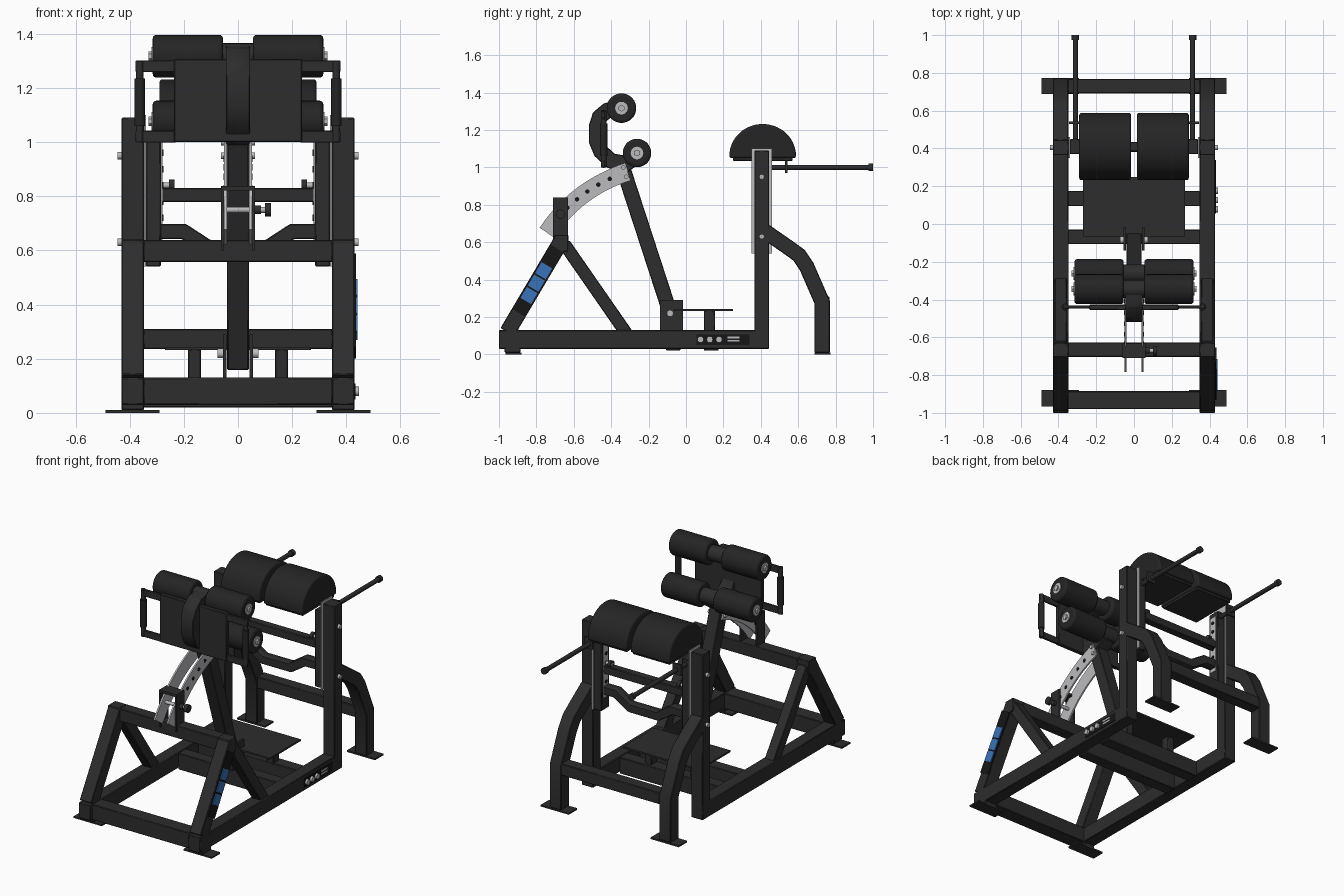
import bpy, bmesh, math
from mathutils import Vector

if "Cube" in bpy.data.objects:
    bpy.data.objects.remove(bpy.data.objects["Cube"])


def material(name, r, g, b):
    m = bpy.data.materials.new(name)
    m.use_nodes = True
    m.diffuse_color = (r, g, b, 1)
    m.node_tree.nodes["Principled BSDF"].inputs["Base Color"].default_value = (r, g, b, 1)
    return m


FRAME = material("black frame", .026, .026, .026)
PAD = material("black upholstery", .018, .018, .018)
BADGE = material("dark badge", .008, .008, .008)
METAL = material("light metal", .5, .5, .52)
BLUE = material("blue panel", .04, .17, .5)
parts = []


def finish(name, bm, mat, bevel=0, segments=1):
    bmesh.ops.recalc_face_normals(bm, faces=bm.faces)
    mesh = bpy.data.meshes.new(name)
    bm.to_mesh(mesh)
    bm.free()
    mesh.materials.append(mat)
    ob = bpy.data.objects.new(name, mesh)
    bpy.context.collection.objects.link(ob)
    if bevel:
        mod = ob.modifiers.new("bevel", "BEVEL")
        mod.width, mod.segments, mod.limit_method = bevel, segments, "ANGLE"
    parts.append(ob)
    return ob


def prism(name, pts, lo, hi, mat=FRAME, axis="x", bevel=0, segments=1):
    """Extrude a flat outline along x (points are y, z) or along y (points are x, z)."""
    bm = bmesh.new()
    place = (lambda a, b: (lo, a, b)) if axis == "x" else (lambda a, b: (a, lo, b))
    face = bm.faces.new([bm.verts.new(place(a, b)) for a, b in pts])
    ext = bmesh.ops.extrude_face_region(bm, geom=[face])
    move = Vector((hi - lo, 0, 0)) if axis == "x" else Vector((0, hi - lo, 0))
    bmesh.ops.translate(bm, vec=move, verts=[v for v in ext["geom"] if isinstance(v, bmesh.types.BMVert)])
    return finish(name, bm, mat, bevel, segments)


def box(name, x, y, z, mat=FRAME, bevel=.004):
    x = sorted(x)
    return prism(name, [(y[0], z[0]), (y[1], z[0]), (y[1], z[1]), (y[0], z[1])], x[0], x[1], mat, bevel=bevel)


def band(path, width):
    """Outline of a mitred band that follows a path."""
    path = [Vector(p) for p in path]
    left, right = [], []
    for i, p in enumerate(path):
        before = (p - path[i - 1]).normalized() if i else (path[1] - p).normalized()
        after = (path[i + 1] - p).normalized() if i < len(path) - 1 else before
        t = (before + after).normalized()
        n = Vector((-t.y, t.x)) * (width / 2 / max(.5, t.dot(before)))
        left.append(p + n)
        right.append(p - n)
    return [tuple(p) for p in left + right[::-1]]


def rod(name, p0, p1, r, mat=FRAME, sides=20, bevel=0, segments=3):
    p0, p1 = Vector(p0), Vector(p1)
    bm = bmesh.new()
    bmesh.ops.create_cone(bm, cap_ends=True, segments=sides, radius1=r, radius2=r, depth=(p1 - p0).length)
    bm.transform((p1 - p0).to_track_quat("Z", "Y").to_matrix().to_4x4())
    bmesh.ops.translate(bm, vec=(p0 + p1) / 2, verts=bm.verts)
    return finish(name, bm, mat, bevel, segments)


def bolt(name, x0, x1, y, z, r=.014):
    rod(name, (x0, y, z), (x1, y, z), r, METAL, 12)


# Side frames and everything that is mirrored
POST_LOW, POST_HIGH = Vector((-.955, .12)), Vector((-.665, .61))
for s, side in ((1, "left"), (-1, "right")):
    inner, outer = s * .347, s * .43
    span = sorted((inner, outer))
    box(f"{side}_base_rail", span, (-1, .445), (.03, .13))
    prism(f"{side}_front_post", band([POST_LOW, POST_HIGH], .085), *span, bevel=.004)
    prism(f"{side}_brace", band([(-.65, .59), (-.31, .1)], .068), *sorted((s * .355, s * .42)), bevel=.004)
    box(f"{side}_front_post_cap", span, (-.705, -.63), (.55, .64))
    box(f"{side}_upright", span, (.365, .445), (.03, 1.09))
    prism(f"{side}_rear_leg", band([(.42, .66), (.55, .57), (.605, .53), (.645, .47), (.728, .28), (.728, .01)], .082),
          *span, bevel=.004)
    # Feet
    box(f"{side}_front_foot_block", span, (-.97, -.885), (.01, .04))
    for end, y0 in (("front", -.965), ("rear", .688)):
        box(f"{side}_{end}_foot_plate", (s * .29, s * .49), (y0, y0 + .085), (0, .01), bevel=0)
    # Height adjustment beside the upright
    box(f"{side}_guide_plate", (s * .339, s * .347), (.35, .46), (.54, 1.1), METAL, 0)
    box(f"{side}_carriage", (s * .285, s * .34), (.37, .45), (.54, 1.035))
    box(f"{side}_hole_strip", (s * .279, s * .286), (.385, .435), (.62, 1.0), METAL, 0)
    for i in range(6):
        z = .66 + i * .06
        rod(f"{side}_adjust_hole", (s * .276, .41, z), (s * .28, .41, z), .012, BADGE, 12)
    rod(f"{side}_pin_shaft", (s * .235, .41, .84), (s * .285, .41, .84), .01, METAL, 12)
    rod(f"{side}_pin_knob", (s * .235, .41, .84), (s * .255, .41, .84), .022, FRAME, 16)
    for z in (.63, .95):
        bolt(f"{side}_upright_bolt", s * .425, s * .445, .405, z)
    # Thigh pads on a shared board
    dome = [(.41 + .178 * math.cos(a), 1.062 + .17 * math.sin(a)) for a in [math.pi * i / 28 for i in range(29)]]
    prism(f"{side}_thigh_pad", [(.232, 1.05)] + [(.588, 1.05)] + dome[:-1] + [dome[-1]],
          *sorted((s * .015, s * .29)), PAD, bevel=.014, segments=3)
    box(f"{side}_pad_board", (s * .02, s * .285), (.25, .57), (1.035, 1.055))
    # Rear handles
    rod(f"{side}_handle", (s * .31, .44, 1), (s * .31, .985, 1), .014)
    rod(f"{side}_handle_end", (s * .31, .975, 1), (s * .31, 1, 1), .02)
    box(f"{side}_handle_tab", (s * .285, s * .345), (.53, .542), (.97, 1.04), bevel=0)
    # Ankle rollers
    for level, y, z, r in (("upper", -.345, 1.317, .079), ("lower", -.262, 1.077, .076)):
        rod(f"{side}_{level}_roller", (s * .055, y, z), (s * .315, y, z), r, PAD, 36, .014)
        rod(f"{side}_{level}_washer", (s * .31, y, z), (s * .32, y, z), .034, METAL, 20)
        rod(f"{side}_{level}_nut", (s * .318, y, z), (s * .33, y, z), .018, METAL, 6)
    # Grips beside the footboard
    for z in (1.02, 1.28):
        box(f"{side}_grip_arm", (s * .23, s * .378), (-.448, -.432), (z - .022, z + .022), bevel=.003)
    rod(f"{side}_grip_bar", (s * .363, -.44, 1.0), (s * .363, -.44, 1.3), .014)
    rod(f"{side}_grip", (s * .363, -.44, 1.06), (s * .363, -.44, 1.235), .02, PAD)
    # Step supports
    box(f"{side}_step_support", (s * .137, s * .185), (.095, .155), (.12, .235))
    # Curved swing plates, centred on the pivot
    angles = [math.radians(107 + 40 * i / 16) for i in range(17)]
    arc = [(-.08 + .79 * math.cos(a), .22 + .79 * math.sin(a)) for a in angles]
    prism(f"{side}_swing_plate", band(arc, .096), *sorted((s * .041, s * .051)), METAL)
    for i in range(6):
        y, z = arc[3 + 2 * i]
        rod(f"{side}_swing_hole", (s * .049, y, z), (s * .053, y, z), .012, BADGE, 12)
    box(f"{side}_lock_bracket", (s * .052, s * .062), (-.71, -.632), (.6, .835), bevel=0)
    box(f"{side}_pivot_plate", (s * .043, s * .056), (-.14, -.015), (.13, .29), bevel=0)
    bolt(f"{side}_pivot_bolt", s * .05, s * .075, -.085, .22, .018)
    for y, z in ((-.335, 1.0), (-.32, .95)):
        bolt(f"{side}_swing_bolt", s * .04, s * .062, y, z, .012)

# Cross members
for name, y, z in (("front_cross_bar", (-.98, -.885), (.03, .13)), ("middle_cross_bar", (-.107, -.03), (.02, .125)),
                   ("step_cross_bar", (.095, .175), (.02, .125)), ("raised_cross_bar", (-.703, -.627), (.557, .638)),
                   ("rear_cross_bar", (.692, .768), (.235, .31))):
    box(name, (-.35, .35), y, z)
box("carriage_cross_bar", (-.29, .29), (.385, .435), (.778, .83))
prism("bent_cross_bar", band([(-.347, .67), (-.2, .67), (-.1, .605), (.1, .605), (.2, .67), (.347, .67)], .055),
      .38, .435, axis="y", bevel=.004)
box("step_plate", (-.27, .27), (-.065, .25), (.232, .243), bevel=0)

# Swinging centre post, lock and ankle pad carrier
prism("centre_post", band([(-.068, .17), (-.345, 1.02)], .08), -.04, .04, bevel=.004)
box("lock_cap", (-.062, .062), (-.71, -.632), (.822, .838), bevel=0)
rod("lock_pin", (-.06, -.67, .75), (.1, -.67, .75), .011, METAL, 12)
rod("lock_collar", (.06, -.67, .75), (.085, -.67, .75), .016, FRAME, 16)
rod("lock_knob", (.1, -.67, .75), (.122, -.67, .75), .025, FRAME, 16)
carrier = [(-.345, 1.317), (-.42, 1.305), (-.462, 1.27), (-.478, 1.22), (-.478, 1.14), (-.455, 1.085),
           (-.4, 1.035), (-.32, 1.02), (-.262, 1.06)]
prism("roller_carrier", band(carrier, .082), -.045, .045, bevel=.004)
for level, y, z in (("upper", -.345, 1.317), ("lower", -.262, 1.077)):
    rod(f"{level}_roller_hub", (-.06, y, z), (.06, y, z), .048, FRAME, 24)
box("footboard", (-.237, .237), (-.455, -.427), (1.0, 1.307))

# Blue panel on the left front post
along = (POST_HIGH - POST_LOW).normalized()
middle = POST_LOW + (POST_HIGH - POST_LOW) * .56
prism("panel_backing", band([middle - along * .2, middle + along * .2], .084), .428, .436, BADGE)
for i in (-1, 0, 1):
    c = middle + along * (i * .077 - .015)
    prism("blue_panel", band([c - along * .034, c + along * .034], .066), .435, .441, BLUE)

# Badge and bolts on the left base rail
box("rail_badge", (.429, .433), (.055, .34), (.05, .108), BADGE, 0)
for y in (.078, .127, .176):
    bolt("rail_bolt", .43, .446, y, .08, .017)
for z in (.073, .091):
    box("badge_stripe", (.432, .435), (.222, .287), (z - .005, z + .005), METAL, 0)

# Smooth the round surfaces and keep the corners crisp
bpy.ops.object.select_all(action="DESELECT")
for ob in parts:
    ob.select_set(True)
bpy.context.view_layer.objects.active = parts[0]
bpy.ops.object.shade_smooth_by_angle(angle=math.radians(35))
